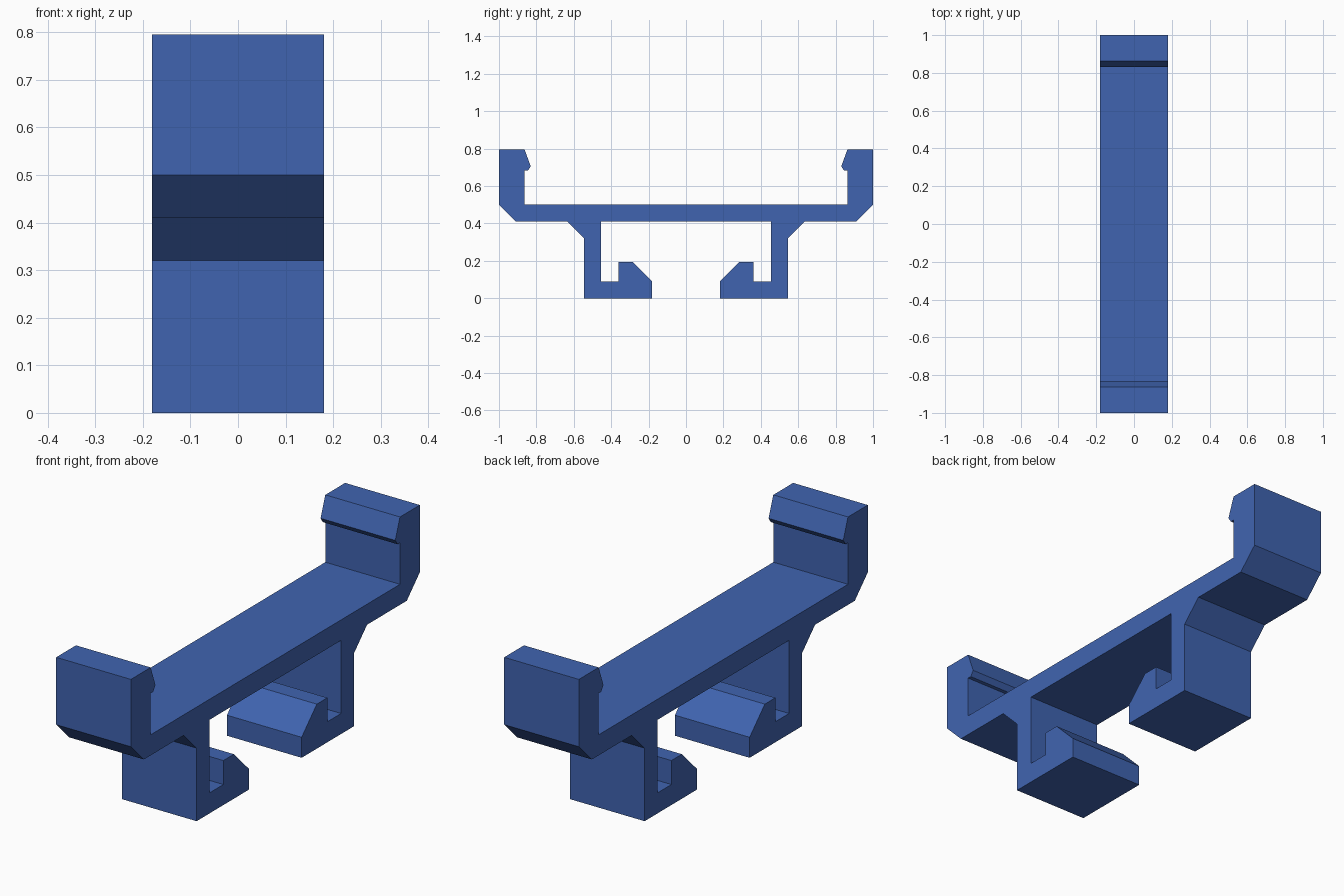
import bpy, bmesh

if "Cube" in bpy.data.objects:
    bpy.data.objects.remove(bpy.data.objects["Cube"])

WIDTH = 0.362

blue = bpy.data.materials.new("clip blue")
blue.diffuse_color = (0.051, 0.127, 0.434, 1)
blue.use_nodes = True
blue.node_tree.nodes["Principled BSDF"].inputs["Base Color"].default_value = blue.diffuse_color

# Half of the cross-section (y, z), from the underside of the deck round to its top
half = [
    (0.455, 0.41), (0.455, 0.09),                                # inside of leg
    (0.36, 0.09), (0.36, 0.195), (0.287, 0.195), (0.182, 0.09),  # foot hook
    (0.182, 0), (0.545, 0), (0.545, 0.32), (0.635, 0.41),        # foot, leg, brace
    (0.91, 0.41), (1, 0.5), (1, 0.795), (0.863, 0.795),          # end wall
    (0.83, 0.705), (0.846, 0.682), (0.863, 0.682),               # snap lip
    (0.863, 0.5),                                                # deck corner
]
outline = half + [(-y, z) for y, z in reversed(half)]

# Mounting clip: mirrored profile extruded across the width
bm = bmesh.new()
face = bm.faces.new([bm.verts.new((-WIDTH / 2, y, z)) for y, z in outline])
extruded = bmesh.ops.extrude_face_region(bm, geom=[face])["geom"]
moved = [v for v in extruded if isinstance(v, bmesh.types.BMVert)]
bmesh.ops.translate(bm, verts=moved, vec=(WIDTH, 0, 0))
bmesh.ops.recalc_face_normals(bm, faces=bm.faces)

mesh = bpy.data.meshes.new("mounting_clip")
bm.to_mesh(mesh)
bm.free()
mesh.materials.append(blue)
clip = bpy.data.objects.new("mounting_clip", mesh)
bpy.context.collection.objects.link(clip)
